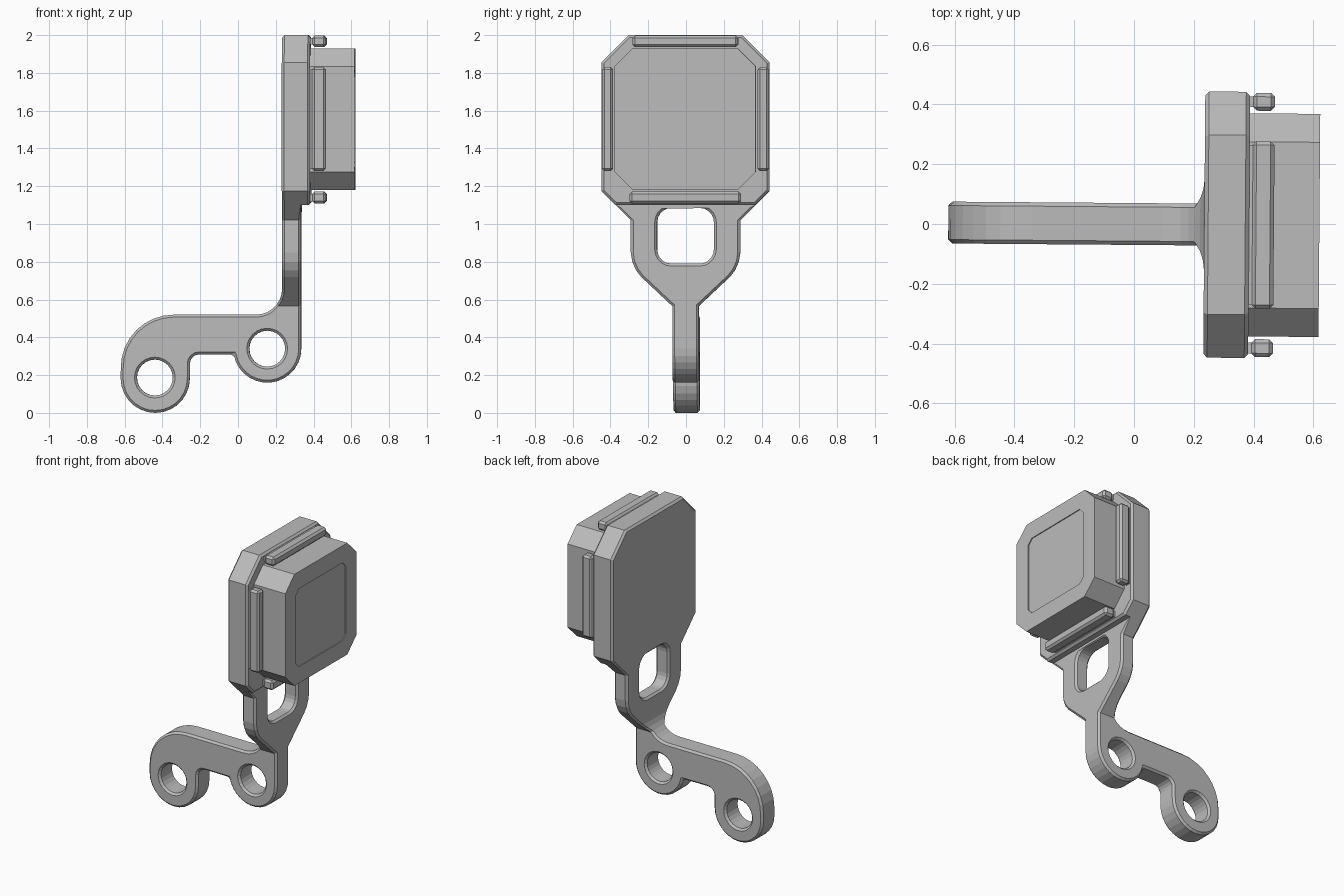
import bpy, bmesh, math
from mathutils import Matrix, Vector

cube = bpy.data.objects.get("Cube")
if cube:
    bpy.data.objects.remove(cube, do_unlink=True)

grey = bpy.data.materials.new("plain grey")
grey.use_nodes = True
GREY = (0.5, 0.5, 0.5, 1)
grey.diffuse_color = GREY
grey.node_tree.nodes["Principled BSDF"].inputs["Base Color"].default_value = GREY

TURN = Matrix.Rotation(math.radians(-0.45), 4, "Z")


def arc(cx, cz, r, start, end, n):
    angles = [math.radians(start + (end - start) * i / n) for i in range(n + 1)]
    return [(cx + r * math.cos(a), cz + r * math.sin(a)) for a in angles]


def prism(name, outline, axis, low, high):
    """Extrude a 2D outline: axis X uses (y, z) points, axis Y uses (x, z)."""
    bm = bmesh.new()
    place = (lambda u, v: (low, u, v)) if axis == "X" else (lambda u, v: (u, low, v))
    face = bm.faces.new([bm.verts.new(place(u, v)) for u, v in outline])
    ext = bmesh.ops.extrude_face_region(bm, geom=[face])
    step = Vector((high - low, 0, 0) if axis == "X" else (0, high - low, 0))
    bmesh.ops.translate(bm, vec=step, verts=[g for g in ext["geom"] if isinstance(g, bmesh.types.BMVert)])
    bmesh.ops.recalc_face_normals(bm, faces=bm.faces)
    mesh = bpy.data.meshes.new(name)
    bm.to_mesh(mesh)
    bm.free()
    mesh.materials.append(grey)
    obj = bpy.data.objects.new(name, mesh)
    bpy.context.collection.objects.link(obj)
    return obj


def boolean(obj, other, operation):
    mod = obj.modifiers.new("cut", "BOOLEAN")
    mod.object, mod.operation, mod.solver = other, operation, "EXACT"
    bpy.context.view_layer.update()
    result = bpy.data.meshes.new_from_object(obj.evaluated_get(bpy.context.evaluated_depsgraph_get()))
    obj.modifiers.clear()
    obj.data = result
    bpy.data.objects.remove(other, do_unlink=True)


def chamfer(obj, width, angle=60):
    mod = obj.modifiers.new("chamfer", "BEVEL")
    mod.width, mod.segments = width, 1
    mod.limit_method, mod.angle_limit = "ANGLE", math.radians(angle)
    mod.use_clamp_overlap = False


def octagon(half_y, low, high, cut):
    right = [(half_y - cut, low), (half_y, low + cut), (half_y, high - cut), (half_y - cut, high)]
    return right + [(-y, z) for y, z in reversed(right)]


# Bracket: side silhouette crossed with front silhouette
side = [(0.235, 2.2), (0.385, 2.2), (0.385, 1.1), (0.335, 1.1)]
side += arc(0.155, 0.34, 0.18, 0, -170, 14)
side += arc(-0.205, 0.26, 0.05, 90, 180, 4)
side += arc(-0.438, 0.183, 0.183, 0, -180, 14)
side += arc(-0.34, 0.24, 0.28, 180, 90, 8)
side += arc(0.095, 0.66, 0.14, -90, 0, 7)
half = [(0.07, -0.1), (0.07, 0.565), (0.235, 0.72), (0.262, 0.755), (0.282, 0.8),
        (0.29, 0.85), (0.29, 1.02), (0.445, 1.175), (0.445, 1.855), (0.3, 2.0)]
bracket = prism("bracket", side, "Y", -0.6, 0.6)
boolean(bracket, prism("face_outline", half + [(-y, z) for y, z in reversed(half)], "X", -0.8, 0.8), "INTERSECT")

# Pivot holes and rounded window
for x, z in ((-0.44, 0.187), (0.155, 0.34)):
    boolean(bracket, prism("hole", arc(x, z, 0.095, 0, 345, 23), "Y", -0.3, 0.3), "DIFFERENCE")
window = []
for y, z, a in ((0.075, 1.01, 0), (-0.075, 1.01, 90), (-0.075, 0.865, 180), (0.075, 0.865, 270)):
    window += arc(y, z, 0.075, a, a + 90, 5)
boolean(bracket, prism("window", window, "X", 0.1, 0.6), "DIFFERENCE")
chamfer(bracket, 0.013)

# Cover block with a shallow recessed panel
cover = prism("cover", octagon(0.373, 1.18, 1.93, 0.095), "X", 0.375, 0.62)
boolean(cover, prism("panel", octagon(0.263, 1.29, 1.815, 0.035), "X", 0.614, 0.7), "DIFFERENCE")

# Retaining clips around the cover: bars on narrower necks
parts = [bracket, cover]
for name, y, z, hy, hz in (("top_clip", 0, 1.967, 0.28, 0.03), ("bottom_clip", 0, 1.14, 0.295, 0.032),
                           ("left_clip", 0.412, 1.555, 0.03, 0.275), ("right_clip", -0.412, 1.555, 0.03, 0.275)):
    bar = prism(name, octagon(hy, z - hz, z + hz, 0), "X", 0.395, 0.468)
    neck = prism(name + "_neck", octagon(hy - 0.012, z - hz + 0.012, z + hz - 0.012, 0), "X", 0.375, 0.405)
    for obj in (bar, neck):
        bmesh_data = bmesh.new()
        bmesh_data.from_mesh(obj.data)
        bmesh.ops.remove_doubles(bmesh_data, verts=bmesh_data.verts, dist=0.0001)
        bmesh.ops.translate(bmesh_data, vec=(0, y, 0), verts=bmesh_data.verts)
        bmesh_data.to_mesh(obj.data)
        bmesh_data.free()
        parts.append(obj)
    chamfer(bar, 0.013)

for obj in parts:
    obj.data.transform(TURN)
